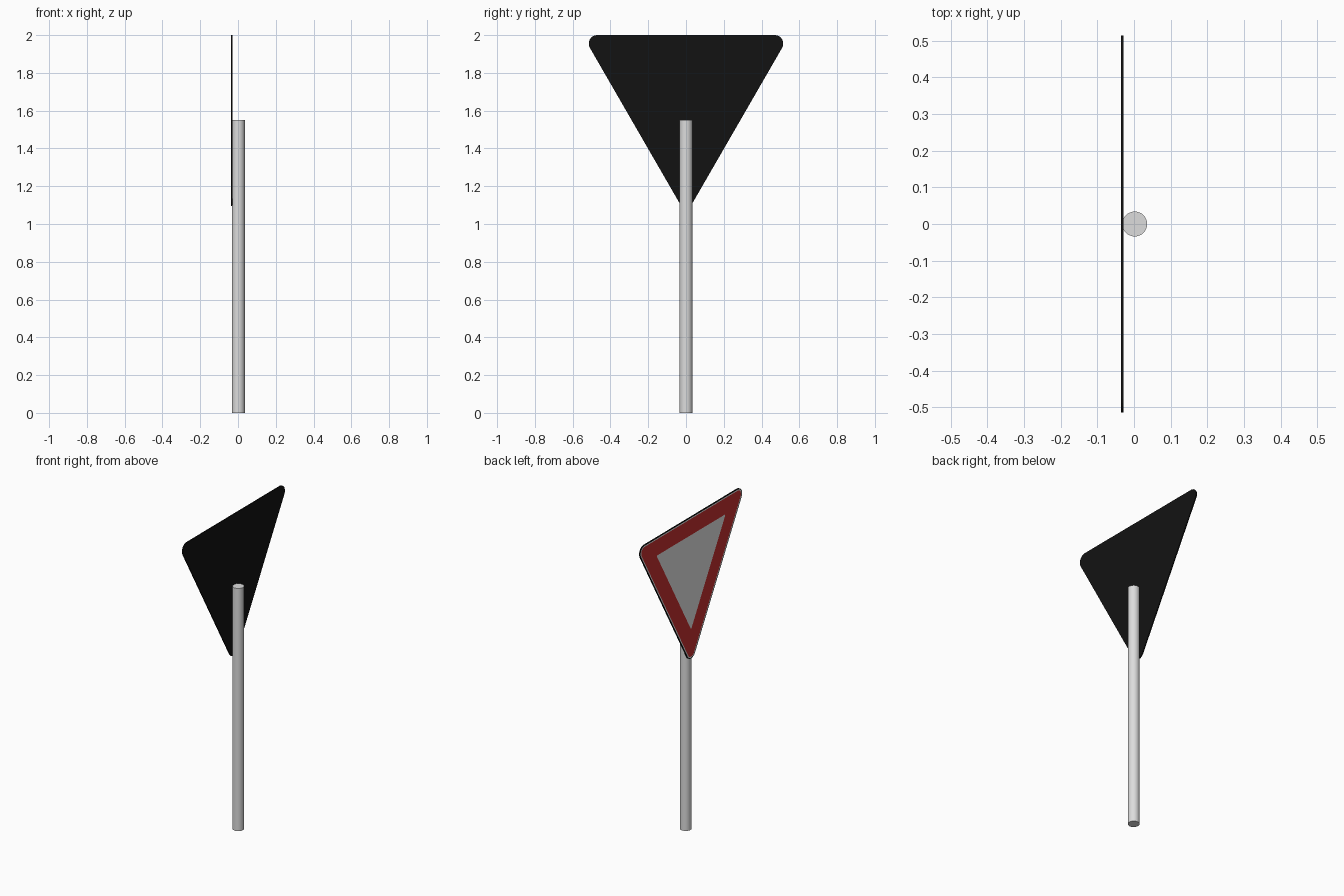
import bpy, bmesh, math

if "Cube" in bpy.data.objects:
    bpy.data.objects.remove(bpy.data.objects["Cube"])


def material(name, rgb):
    m = bpy.data.materials.new(name)
    m.diffuse_color = (*rgb, 1)
    m.use_nodes = True
    m.node_tree.nodes["Principled BSDF"].inputs["Base Color"].default_value = m.diffuse_color
    return m


black = material("black backing", (0.006, 0.006, 0.006))
white = material("white face", (0.78, 0.78, 0.78))
red = material("red border", (0.58, 0.03, 0.03))
steel = material("pole grey", (0.72, 0.72, 0.72))

INRADIUS = 0.3163            # of the sharp-cornered outline
CENTRE_Z = 2.0 - INRADIUS
CORNER = 0.045
FRONT, BACK = -0.036, -0.029


def triangle_loop(bm, x, inset):
    """Rounded triangle pointing down, moved inwards by inset."""
    r = max(CORNER - inset, 0.006)
    reach = 2 * (INRADIUS - inset - r)
    verts = []
    for corner in (30, 150, 270):
        a = math.radians(corner)
        for i in range(11):
            t = math.radians(corner - 60 + 12 * i)
            verts.append(bm.verts.new((x, reach * math.cos(a) + r * math.cos(t),
                                       CENTRE_Z + reach * math.sin(a) + r * math.sin(t))))
    return verts


# Sign plate: back, rim, then concentric painted bands on the front
bm = bmesh.new()
loops = [triangle_loop(bm, x, d) for x, d in
         ((BACK, 0), (FRONT, 0), (FRONT, 0.005), (FRONT, 0.012), (FRONT, 0.115))]
bm.faces.new(loops[0]).material_index = 0
for k, mat in enumerate((0, 0, 1, 2)):
    a, b = loops[k], loops[k + 1]
    for i in range(len(a)):
        j = (i + 1) % len(a)
        bm.faces.new((a[i], a[j], b[j], b[i])).material_index = mat
bm.faces.new(loops[-1]).material_index = 1
bmesh.ops.recalc_face_normals(bm, faces=bm.faces[:])
mesh = bpy.data.meshes.new("sign_plate")
bm.to_mesh(mesh)
bm.free()
for m in (black, white, red):
    mesh.materials.append(m)
plate = bpy.data.objects.new("sign_plate", mesh)
bpy.context.collection.objects.link(plate)

# Pole
bpy.ops.mesh.primitive_cylinder_add(vertices=32, radius=0.034, depth=1.55,
                                    location=(0.002, 0, 0.775))
pole = bpy.context.object
pole.name = "pole"
pole.data.materials.append(steel)
bpy.ops.object.shade_smooth_by_angle(angle=math.radians(35))
